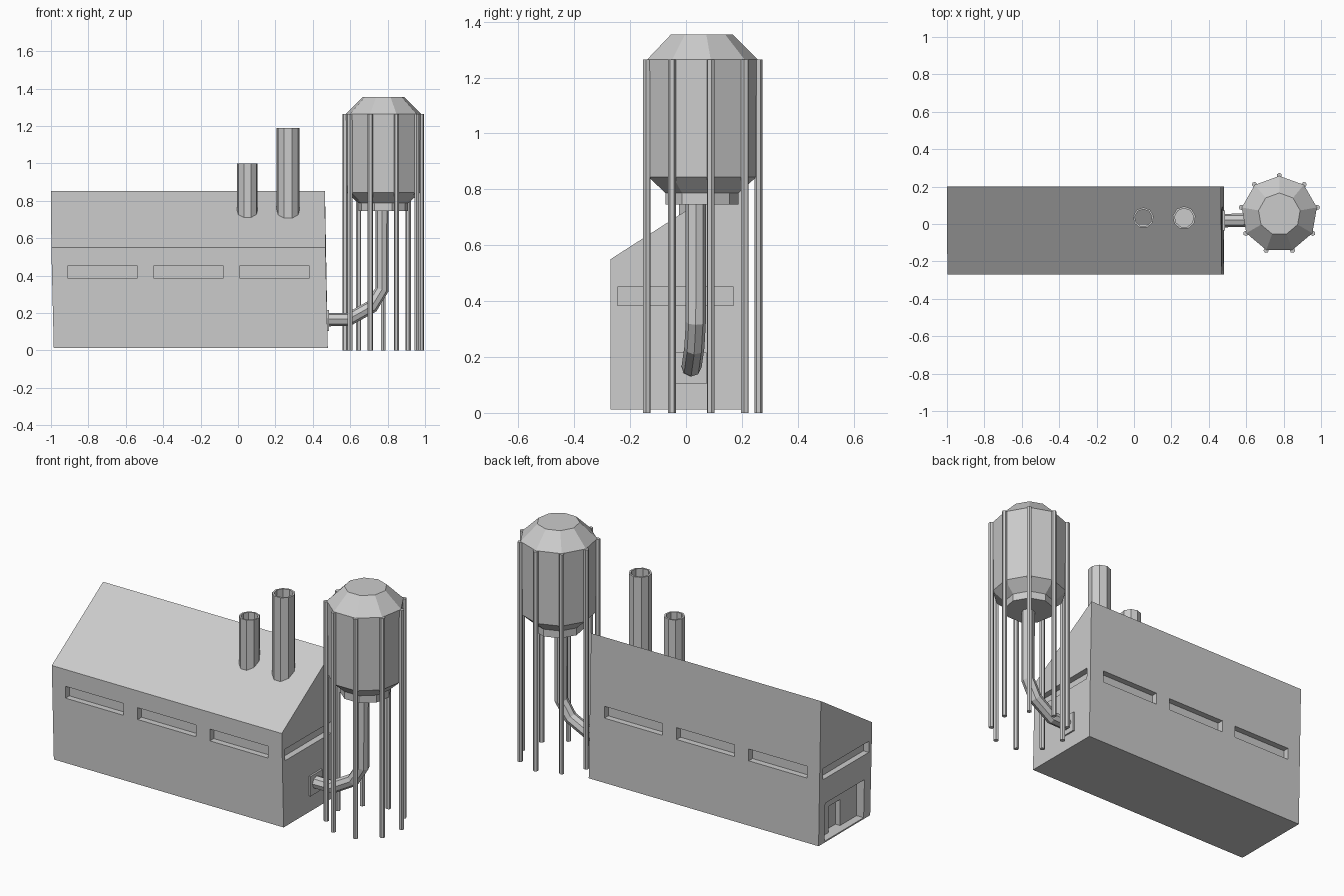
import bpy, bmesh, math
from mathutils import Vector

if "Cube" in bpy.data.objects:
    bpy.data.objects.remove(bpy.data.objects["Cube"])


def mesh_object(name, verts, faces):
    me = bpy.data.meshes.new(name)
    bm = bmesh.new()
    vs = [bm.verts.new(v) for v in verts]
    for f in faces:
        bm.faces.new([vs[i] for i in f])
    bmesh.ops.recalc_face_normals(bm, faces=bm.faces[:])
    bm.to_mesh(me)
    bm.free()
    ob = bpy.data.objects.new(name, me)
    bpy.context.collection.objects.link(ob)
    return ob


def box(name, lo, hi):
    verts = [(x, y, z) for x in (lo[0], hi[0]) for y in (lo[1], hi[1]) for z in (lo[2], hi[2])]
    return mesh_object(name, verts, [(0, 1, 3, 2), (4, 6, 7, 5), (0, 4, 5, 1),
                                     (2, 3, 7, 6), (0, 2, 6, 4), (1, 5, 7, 3)])


def lathe(name, centre, profile, sides, start=math.pi / 2):
    """Stack of polygon rings (radius, z) with capped ends."""
    verts, faces = [], []
    for r, z in profile:
        for i in range(sides):
            a = start + 2 * math.pi * i / sides
            verts.append((centre[0] + r * math.cos(a), centre[1] + r * math.sin(a), z))
    for k in range(len(profile) - 1):
        for i in range(sides):
            j = (i + 1) % sides
            faces.append((k * sides + i, k * sides + j, (k + 1) * sides + j, (k + 1) * sides + i))
    faces.append(tuple(range(sides)))
    faces.append(tuple(range((len(profile) - 1) * sides, len(profile) * sides)))
    return mesh_object(name, verts, faces)


# Building: shed-roofed hall, walls leaning very slightly
section = [(-0.27, 0.012), (0.20, 0.012), (0.20, 0.852), (-0.27, 0.55)]
left_x = (-0.985, -0.985, -1.0, -0.998)
right_x = (0.48, 0.48, 0.465, 0.468)
verts = [(x, y, z) for xs in (left_x, right_x) for x, (y, z) in zip(xs, section)]
hall = mesh_object("factory_hall", verts,
                   [(0, 1, 2, 3), (4, 7, 6, 5)] + [(i, (i + 1) % 4, (i + 1) % 4 + 4, i + 4) for i in range(4)])

# Window and door recesses
d = 0.035
cuts = []
for x in (-0.91, -0.45, 0.01):
    cuts.append(((x, -0.4, 0.385), (x + 0.37, -0.27 + d, 0.453)))
    cuts.append(((x, 0.20 - d, 0.385), (x + 0.37, 0.3, 0.453)))
cuts.append(((0.471 - d, -0.245, 0.385), (0.6, 0.17, 0.45)))
cuts.append(((-1.1, -0.245, 0.385), (-0.994 + d, 0.17, 0.45)))
cuts.append(((-1.1, -0.21, 0.02), (-0.94, 0.145, 0.24)))
cuts.append(((-1.05, -0.06, 0.02), (-0.91, 0.045, 0.17)))
bpy.context.view_layer.objects.active = hall
for lo, hi in cuts:
    cutter = box("recess_cutter", lo, hi)
    cutter.hide_render = True
    mod = hall.modifiers.new("recess", 'BOOLEAN')
    mod.operation, mod.solver, mod.object = 'DIFFERENCE', 'EXACT', cutter
    bpy.ops.object.modifier_apply(modifier=mod.name)
    bpy.data.objects.remove(cutter)

# Hollow chimneys, sunk into the roof
for name, x, r, top, floor in (("short_chimney", 0.05, 0.056, 1.0, 0.72),
                               ("tall_chimney", 0.268, 0.062, 1.19, 0.85)):
    lathe(name, (x, 0.033), [(r, 0.68), (r, top), (r * 0.82, top), (r * 0.82, floor)], 9)

# Water tank with conical roof, tapered base and collar
centre = (0.777, 0.053)
lathe("tank", centre, [(0.135, 0.745), (0.135, 0.787), (0.2, 0.845),
                       (0.204, 1.265), (0.113, 1.355)], 9)

# Ring of tank posts, one on each corner
for i in range(9):
    a = math.pi / 2 + 2 * math.pi * i / 9
    p = (centre[0] + 0.206 * math.cos(a), centre[1] + 0.206 * math.sin(a))
    lathe(f"tank_post_{i + 1}", p, [(0.0145, 0), (0.0145, 1.265)], 6, a)

# Bent pipe from tank to hall
cu = bpy.data.curves.new("pipe_path", 'CURVE')
cu.dimensions = '3D'
cu.bevel_depth, cu.bevel_resolution, cu.use_fill_caps = 0.036, 2, True
path = [(0.77, 0.035, 0.76), (0.77, 0.035, 0.325), (0.715, 0.03, 0.235),
        (0.59, 0.02, 0.165), (0.47, 0.018, 0.165)]
sp = cu.splines.new('POLY')
sp.points.add(len(path) - 1)
for pt, co in zip(sp.points, path):
    pt.co = (*co, 1)
sp.use_smooth = False
tmp = bpy.data.objects.new("pipe_path", cu)
bpy.context.collection.objects.link(tmp)
bpy.context.view_layer.update()
me = bpy.data.meshes.new_from_object(tmp.evaluated_get(bpy.context.evaluated_depsgraph_get()))
bpy.data.objects.remove(tmp)
bpy.context.collection.objects.link(bpy.data.objects.new("pipe", me))

# Wall plate behind the pipe
box("pipe_wall_plate", (0.46, -0.036, 0.103), (0.487, 0.073, 0.217))
